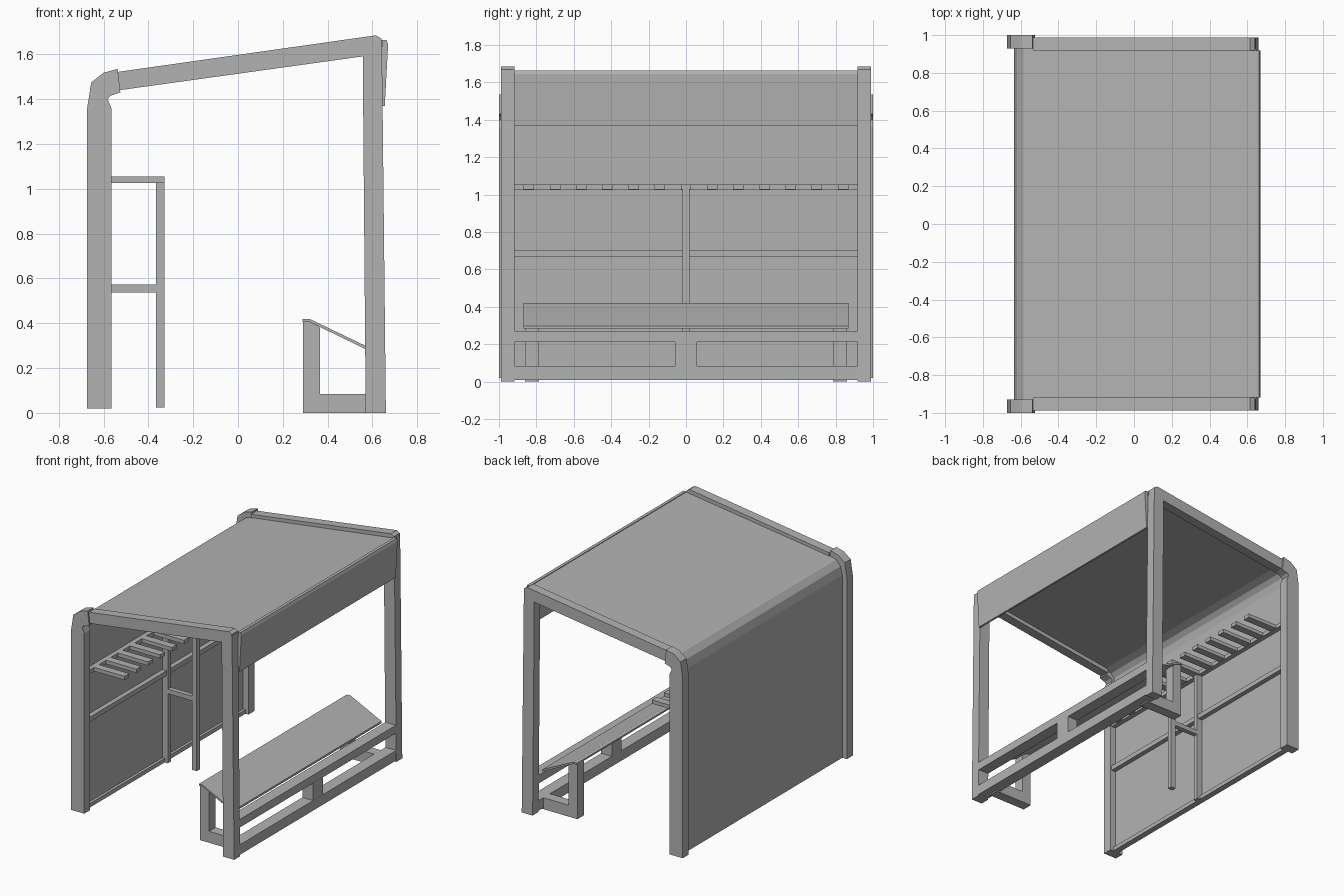
import bpy, bmesh

old = bpy.data.objects.get("Cube")
if old:
    bpy.data.objects.remove(old, do_unlink=True)

# Single flat colour
grey = bpy.data.materials.new("grey_metal")
grey.use_nodes = True
colour = (0.45, 0.45, 0.45, 1)
grey.diffuse_color = colour
grey.node_tree.nodes["Principled BSDF"].inputs["Base Color"].default_value = colour


def extrude(name, profile, y0, y1):
    """Solid made by sweeping an (x, z) outline from y0 to y1."""
    bm = bmesh.new()
    face = bm.faces.new([bm.verts.new((x, y0, z)) for x, z in profile])
    out = bmesh.ops.extrude_face_region(bm, geom=[face])
    verts = [g for g in out["geom"] if isinstance(g, bmesh.types.BMVert)]
    bmesh.ops.translate(bm, verts=verts, vec=(0, y1 - y0, 0))
    bmesh.ops.recalc_face_normals(bm, faces=bm.faces)
    mesh = bpy.data.meshes.new(name)
    bm.to_mesh(mesh)
    bm.free()
    mesh.materials.append(grey)
    obj = bpy.data.objects.new(name, mesh)
    bpy.context.collection.objects.link(obj)
    return obj


def box(name, x0, x1, y0, y1, z0, z1):
    return extrude(name, [(x0, z0), (x1, z0), (x1, z1), (x0, z1)], y0, y1)


# Outlines of the end frames
wall_post = [(-.673, .02), (-.565, .02), (-.565, 1.36), (-.582, 1.4), (-.57, 1.415),
             (-.525, 1.43), (-.537, 1.535), (-.6, 1.518), (-.655, 1.475), (-.673, 1.36)]
roof_beam = [(-.53, 1.44), (.55, 1.59), (.64, 1.6), (.64, 1.67), (.615, 1.685), (-.535, 1.522)]
front_post = [(.57, 0), (.66, 0), (.645, 1.4), (.642, 1.66), (.56, 1.64), (.557, 1.56)]
bench_side = [(.29, 0), (.6, 0), (.6, .085), (.365, .085), (.365, .38), (.32, .41), (.29, .41)]

for side, s in (("front", -1), ("back", 1)):
    extrude(side + "_wall_post", wall_post, s * .93, s * 1.0)
    extrude(side + "_roof_beam", roof_beam, s * .918, s * .988)
    extrude(side + "_open_side_post", front_post, s * .918, s * .988)
    extrude(side + "_bench_leg", bench_side, s * .785, s * .862)

# Wall and roof as one bent sheet
outer = [(-.635, .02), (-.635, 1.38), (-.62, 1.44), (-.585, 1.48), (-.52, 1.5), (.645, 1.66)]
inner = [(.645, 1.632), (-.515, 1.472), (-.57, 1.455), (-.597, 1.425), (-.61, 1.37), (-.61, .02)]
extrude("wall_and_roof", outer + inner, -.93, .93)

# Fascia hanging from the high roof edge
extrude("fascia", [(.64, 1.37), (.655, 1.37), (.67, 1.645), (.663, 1.664), (.64, 1.664)], -.918, .918)

# Wall rails and central rack supports
box("wall_bottom_rail", -.615, -.59, -.93, .93, .02, .05)
box("wall_middle_rail", -.612, -.575, -.93, .93, .67, .705)
box("rack_wall_rail", -.612, -.575, -.93, .93, 1.025, 1.055)
box("wall_centre_post", -.612, -.565, -.018, .018, .02, 1.04)
box("rack_post", -.367, -.327, -.018, .018, .025, 1.04)
box("rack_brace", -.58, -.36, -.018, .018, .538, .572)

# Rack slats
for i in range(13):
    y = (i - 6) * .14
    box("rack_slat", -.58, -.327, y - .028, y + .028, 1.027, 1.055)

# Base beams on the open side
box("base_lower_beam", .57, .658, -.93, .93, .01, .085)
box("base_upper_beam", .57, .656, -.93, .93, .212, .272)
box("base_centre_block", .57, .657, -.058, .058, .08, .215)

# Sloping bench seat
extrude("bench_seat", [(.287, .408), (.315, .408), (.572, .283), (.572, .298), (.318, .42), (.287, .42)], -.87, .87)
